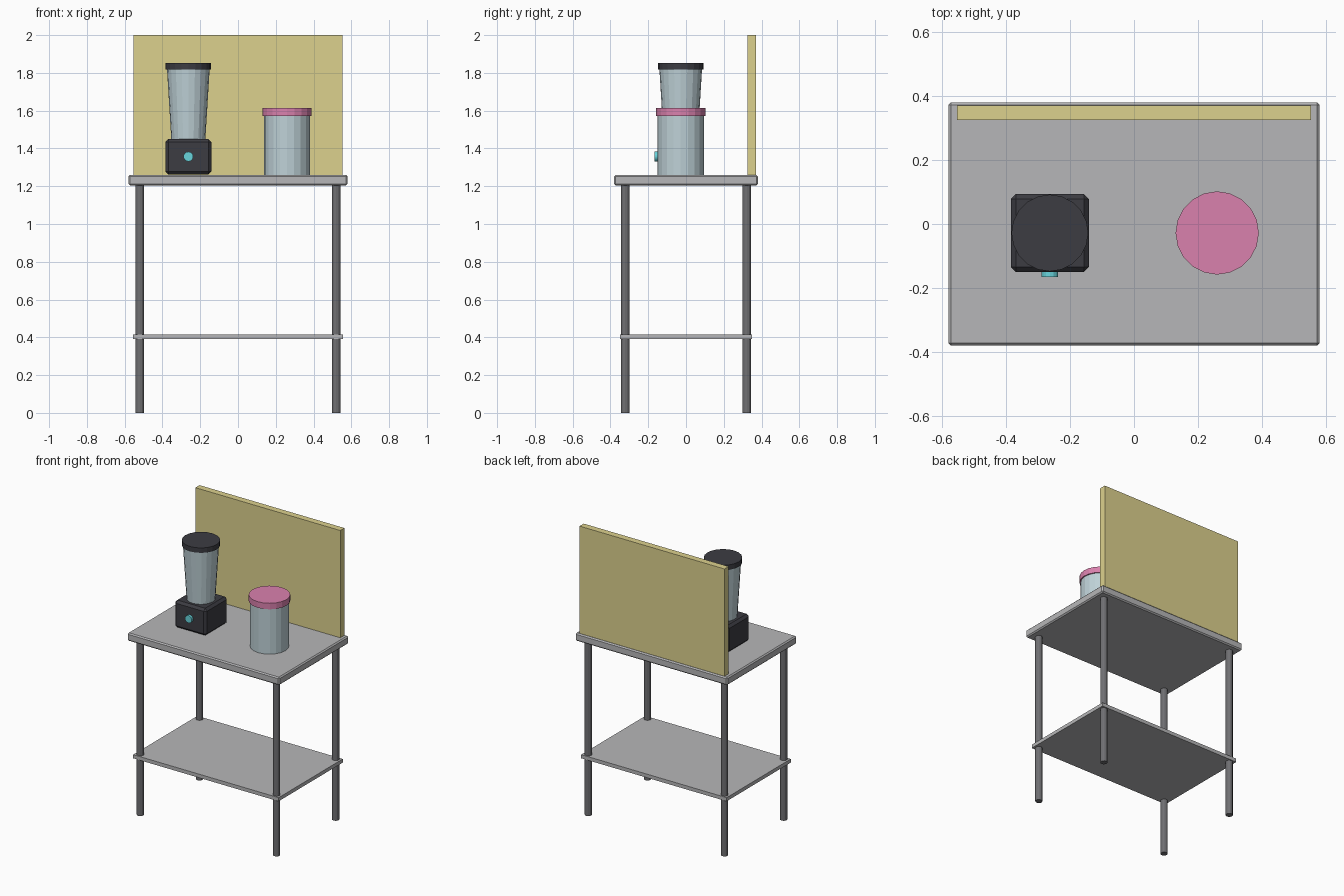
import bpy
from mathutils import Vector

if "Cube" in bpy.data.objects:
    bpy.data.objects.remove(bpy.data.objects["Cube"])


def material(name, color):
    m = bpy.data.materials.new(name)
    m.diffuse_color = (*color, 1)
    m.use_nodes = True
    m.node_tree.nodes["Principled BSDF"].inputs["Base Color"].default_value = m.diffuse_color
    return m


STEEL = material("steel", (0.47, 0.47, 0.48))
DARK_STEEL = material("dark_steel", (0.16, 0.16, 0.17))
CREAM = material("cream", (0.72, 0.64, 0.27))
BLACK = material("black", (0.045, 0.045, 0.055))
GLASS = material("glass", (0.52, 0.64, 0.68))
PINK = material("pink", (0.70, 0.22, 0.42))
CYAN = material("cyan", (0.14, 0.66, 0.72))


def finish(name, mat):
    ob = bpy.context.object
    ob.name = name
    ob.data.materials.append(mat)
    return ob


def box(name, lo, hi, mat, bevel=0):
    lo, hi = Vector(lo), Vector(hi)
    bpy.ops.mesh.primitive_cube_add(size=1, location=(lo + hi) / 2)
    ob = finish(name, mat)
    ob.scale = hi - lo
    bpy.ops.object.transform_apply(location=False, rotation=False, scale=True)
    if bevel:
        mod = ob.modifiers.new("bevel", "BEVEL")
        mod.width = bevel
        mod.segments = 1
    return ob


def tube(name, x, y, z0, z1, r0, r1, mat, sides=20):
    bpy.ops.mesh.primitive_cone_add(vertices=sides, radius1=r0, radius2=r1,
                                    depth=z1 - z0, location=(x, y, (z0 + z1) / 2))
    return finish(name, mat)


# Table: top, shelf and four legs
box("table_top", (-0.58, -0.38, 1.205), (0.58, 0.38, 1.26), STEEL, 0.008)
box("lower_shelf", (-0.555, -0.35, 0.39), (0.555, 0.35, 0.415), STEEL)
for sx, side in ((-1, "left"), (1, "right")):
    for sy, end in ((-1, "front"), (1, "back")):
        tube(f"{end}_{side}_leg", sx * 0.52, sy * 0.322, 0, 1.21,
             0.023, 0.023, DARK_STEEL, 12)

# Menu board along the back edge
box("menu_board", (-0.553, 0.325, 1.255), (0.553, 0.37, 2.0), CREAM)

# Blender: base, knob, tapered jug and lid
BX, BY = -0.263, -0.028
box("blender_base", (BX - 0.122, BY - 0.122, 1.262),
    (BX + 0.122, BY + 0.122, 1.449), BLACK, 0.016)
bpy.ops.mesh.primitive_cylinder_add(vertices=14, radius=0.026, depth=0.03,
                                    location=(BX, -0.151, 1.357),
                                    rotation=(1.5708, 0, 0))
finish("blender_knob", CYAN)
tube("blender_jug", BX, BY, 1.445, 1.822, 0.09, 0.113, GLASS)
tube("blender_lid", BX, BY, 1.818, 1.852, 0.12, 0.12, BLACK)

# Storage jar with lid
JX = 0.26
tube("storage_jar", JX, BY, 1.26, 1.577, 0.122, 0.122, GLASS)
tube("storage_jar_lid", JX, BY, 1.573, 1.615, 0.13, 0.13, PINK)
